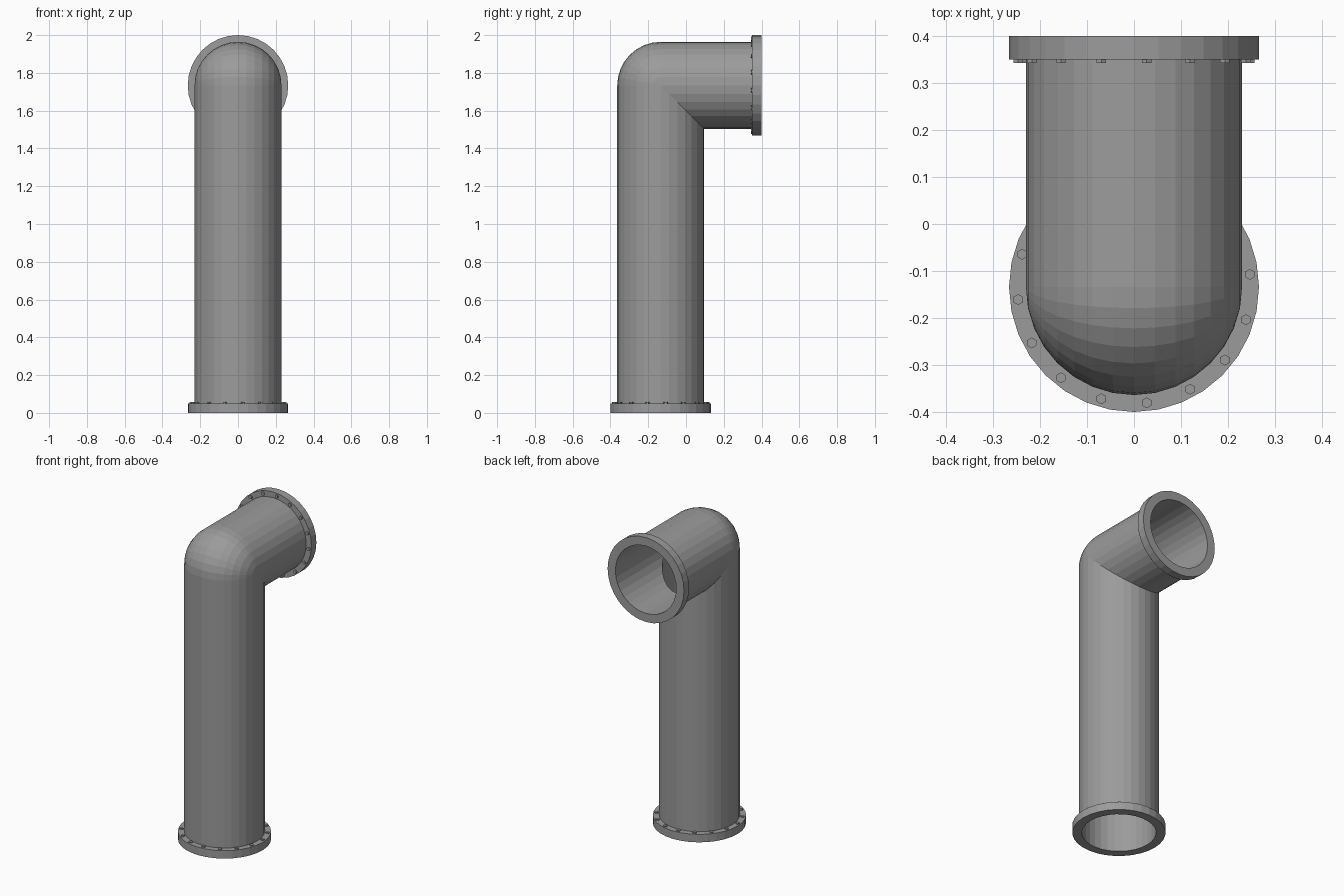
import bpy
import bmesh
from math import sin, cos, pi, radians

if "Cube" in bpy.data.objects:
    bpy.data.objects.remove(bpy.data.objects["Cube"])

SIDES = 32
AXIS_Y, AXIS_Z = -0.134, 1.734      # axes of the upright and the level pipe
OUTER, BORE, RIM = 0.23, 0.212, 0.266
THICK, END_Y = 0.05, 0.4

steel = bpy.data.materials.new("grey steel")
steel.use_nodes = True
grey = (0.33, 0.33, 0.33, 1)
steel.diffuse_color = grey
steel.node_tree.nodes["Principled BSDF"].inputs["Base Color"].default_value = grey


def finish(name, bm):
    bmesh.ops.remove_doubles(bm, verts=bm.verts, dist=0.0002)
    bmesh.ops.recalc_face_normals(bm, faces=bm.faces)
    mesh = bpy.data.meshes.new(name)
    bm.to_mesh(mesh)
    bm.free()
    mesh.materials.append(steel)
    bpy.context.collection.objects.link(bpy.data.objects.new(name, mesh))


def circle(radius, count=SIDES, turn=0.0):
    return [(radius * cos(turn + 2 * pi * i / count),
             radius * sin(turn + 2 * pi * i / count)) for i in range(count)]


def skin(bm, a, b, keep=lambda i, j: True):
    for i in range(len(a)):
        j = (i + 1) % len(a)
        if keep(i, j):
            bm.faces.new((a[i], a[j], b[j], b[i]))


# Elbow wall: spherical outside of the bend, sharp mitre on the inside
def elbow_wall(bm, radius, steps=8):
    section = circle(radius)
    rings = [[(x, AXIS_Y + v, THICK) for x, v in section]]
    for k in range(steps + 1):
        t = pi / 2 * k / steps
        rings.append([(x, AXIS_Y + v * cos(t), AXIS_Z - v * sin(t)) if v < 0
                      else (x, AXIS_Y + v, AXIS_Z - v) for x, v in section])
    rings.append([(x, END_Y - THICK, AXIS_Z - v) for x, v in section])
    rings = [[bm.verts.new(p) for p in ring] for ring in rings]
    for k in range(len(rings) - 1):
        bend = 0 < k <= steps
        skin(bm, rings[k], rings[k + 1],
             lambda i, j: not bend or min(section[i][1], section[j][1]) < -0.001)
    return rings[0], rings[-1]


pipe = bmesh.new()
outside = elbow_wall(pipe, OUTER)
inside = elbow_wall(pipe, BORE)
for a, b in zip(outside, inside):
    skin(pipe, a, b)
finish("elbow_pipe", pipe)


# Flange and bolts, placed by a mapping from section and height to space
def add_flange(name, place):
    bm = bmesh.new()
    profile = [(BORE, 0), (RIM, 0), (RIM, THICK), (BORE, THICK)]
    rings = [[bm.verts.new(place(u, v, h)) for u, v in circle(r)]
             for r, h in profile]
    for k in range(4):
        skin(bm, rings[k], rings[(k + 1) % 4])
    finish(name + "_flange", bm)

    bm = bmesh.new()
    for cu, cv in circle(0.248, 16, radians(6.2)):
        hexagon = circle(0.0115, 6, pi / 6)
        low, high = [[bm.verts.new(place(cu + u, cv + v, h)) for u, v in hexagon]
                     for h in (THICK - 0.002, THICK + 0.007)]
        skin(bm, low, high)
        bm.faces.new(low)
        bm.faces.new(high)
    finish(name + "_bolts", bm)


add_flange("bottom", lambda u, v, h: (u, AXIS_Y + v, h))
add_flange("top", lambda u, v, h: (u, END_Y - h, AXIS_Z - v))
